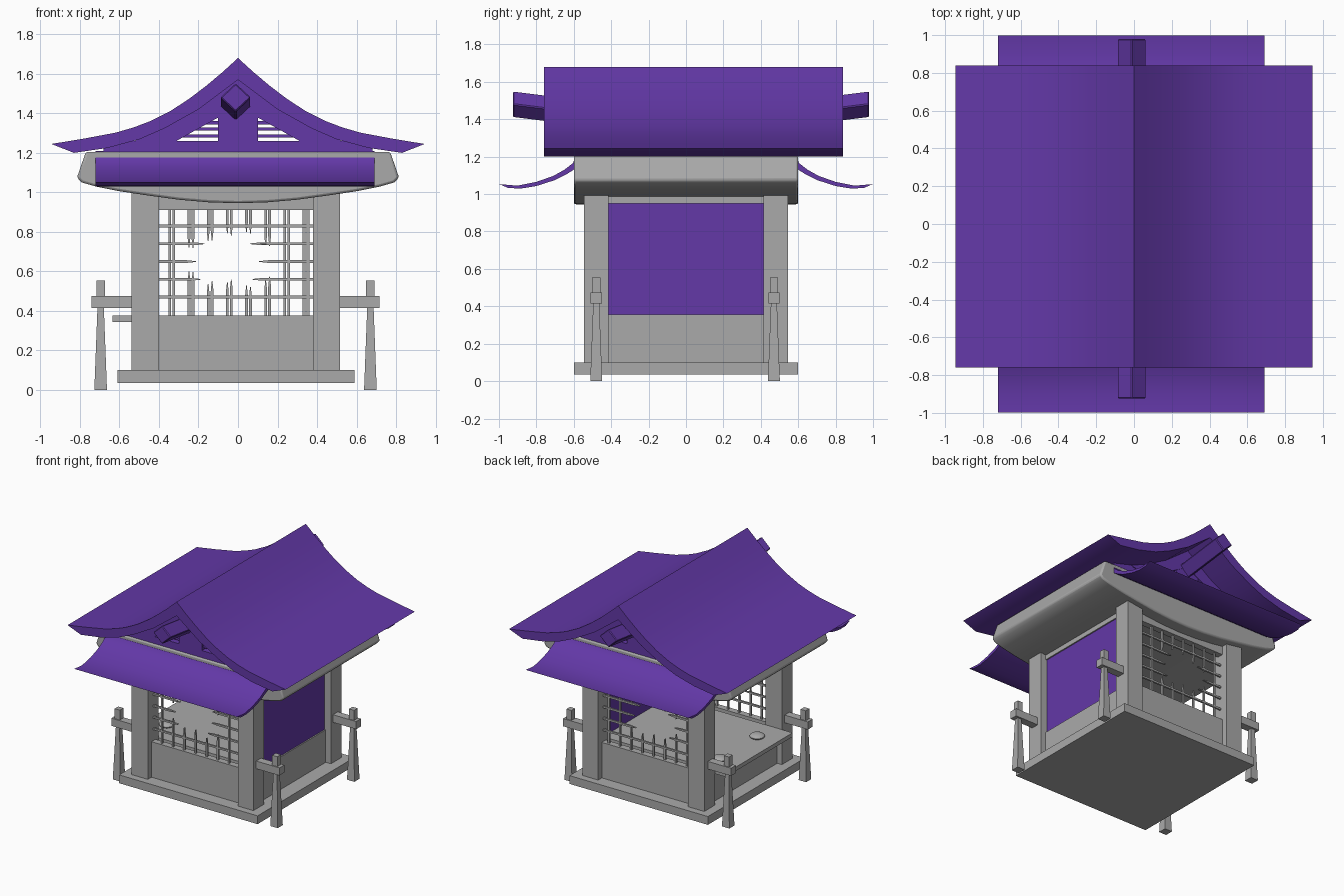
import bpy, bmesh, math, random
from mathutils import Vector

random.seed(4)
cube = bpy.data.objects.get("Cube")
if cube:
    bpy.data.objects.remove(cube, do_unlink=True)


def material(name, rgb):
    m = bpy.data.materials.new(name)
    m.use_nodes = True
    m.diffuse_color = (*rgb, 1)
    bsdf = m.node_tree.nodes["Principled BSDF"]
    bsdf.inputs["Base Color"].default_value = (*rgb, 1)
    bsdf.inputs["Roughness"].default_value = 0.8
    return m


GREY = material("stone grey", (0.4, 0.4, 0.4))
PURPLE = material("purple", (0.125, 0.04, 0.39))


def finish(name, bm, mat):
    bmesh.ops.recalc_face_normals(bm, faces=bm.faces)
    me = bpy.data.meshes.new(name)
    bm.to_mesh(me)
    bm.free()
    me.materials.append(mat)
    ob = bpy.data.objects.new(name, me)
    bpy.context.collection.objects.link(ob)
    return ob


def add_box(bm, lo, hi):
    verts = bmesh.ops.create_cube(bm, size=1)["verts"]
    for v in verts:
        v.co = Vector(l + (h - l) * (c + 0.5) for l, h, c in zip(lo, hi, v.co))
    return verts


def box(name, lo, hi, mat):
    bm = bmesh.new()
    add_box(bm, lo, hi)
    return finish(name, bm, mat)


def extrude(name, outline, axis, start, end, mat):
    """Closed outline in the plane across axis ('x' or 'y'), swept along it."""
    bm = bmesh.new()
    place = (lambda p, t: (t, p[0], p[1])) if axis == 'x' else (lambda p, t: (p[0], t, p[1]))
    face = bm.faces.new([bm.verts.new(place(p, start)) for p in outline])
    move = Vector(place((0, 0), end - start))
    new = bmesh.ops.extrude_face_region(bm, geom=[face])["geom"]
    bmesh.ops.translate(bm, vec=move, verts=[g for g in new if isinstance(g, bmesh.types.BMVert)])
    bm.faces.ensure_lookup_table()
    if not face.is_valid or len([f for f in bm.faces if len(f.verts) == len(outline)]) < 2:
        bm.faces.new([v for v in bm.verts][:len(outline)])
    return finish(name, bm, mat)


def smooth(ob, angle=30):
    bpy.ops.object.select_all(action='DESELECT')
    ob.select_set(True)
    bpy.context.view_layer.objects.active = ob
    bpy.ops.object.shade_smooth_by_angle(angle=math.radians(angle))


def mirrored(half):
    """Half profile starting on the centre line, completed on the other side."""
    return [(-x, z) for x, z in reversed(half)] + [p for p in half if p[0] > 0]


# Base, corner posts, lower walls and counter
box("base", (-0.61, -0.6, 0.035), (0.59, 0.6, 0.1), GREY)
for side, x0, x1 in (("right", -0.54, -0.4), ("left", 0.38, 0.515)):
    for end, y0, y1 in (("front", -0.545, -0.415), ("back", 0.415, 0.545)):
        box(f"{end}_{side}_post", (x0, y0, 0.1), (x1, y1, 1.0), GREY)
for end, s in (("front", -1), ("back", 1)):
    ys = sorted((s * 0.5, s * 0.45))
    box(f"{end}_lower_wall", (-0.4, ys[0], 0.1), (0.38, ys[1], 0.378), GREY)
    box(f"{end}_top_rail", (-0.4, ys[0], 0.91), (0.38, ys[1], 1.0), GREY)
box("left_lower_wall", (0.42, -0.415, 0.1), (0.47, 0.415, 0.355), GREY)
box("left_top_rail", (0.42, -0.415, 0.95), (0.47, 0.415, 1.0), GREY)
box("left_panel", (0.43, -0.415, 0.355), (0.46, 0.415, 0.95), PURPLE)
box("right_lower_wall", (-0.5, -0.415, 0.1), (-0.45, 0.415, 0.345), GREY)
box("counter", (-0.635, -0.413, 0.345), (0.43, 0.413, 0.376), GREY)

# Shallow dishes on the counter
for n, y in (("front", -0.21), ("back", 0.25)):
    bm = bmesh.new()
    bmesh.ops.create_uvsphere(bm, u_segments=20, v_segments=10, radius=1)
    for v in bm.verts:
        v.co = (v.co.x * 0.055 - 0.47, v.co.y * 0.055 + y, v.co.z * 0.022 + 0.386)
    smooth(finish(f"{n}_dish", bm, GREY))


# Broken lattice screens: bars end in splinters around a ragged hole
def add_bar(bm, along, across, y, a, b, point_a=False, point_b=False):
    """Bar running along index 0 (x) or 2 (z), from a to b."""
    other = 2 - along
    lo, hi = [0, y - 0.007, 0], [0, y + 0.007, 0]
    lo[along], hi[along] = a, b
    lo[other], hi[other] = across - 0.007, across + 0.007
    verts = add_box(bm, lo, hi)
    mid = (a + b) / 2
    for v in verts:
        at_a = v.co[along] < mid
        if (at_a and point_a) or (not at_a and point_b):
            v.co[other] = across + (v.co[other] - across) * 0.25


def add_broken(bm, along, across, y, a, b, hole):
    if hole is None:
        add_bar(bm, along, across, y, a, b)
        return
    for start, end, flag in ((a, hole[0], 1), (hole[1], b, 0)):
        tip = 0.05
        if flag:
            add_bar(bm, along, across, y, start, end - tip)
            add_bar(bm, along, across, y, end - tip, end, point_b=True)
        else:
            add_bar(bm, along, across, y, start + tip, end)
            add_bar(bm, along, across, y, start, start + tip, point_a=True)


def gap(d, r_across, centre, r_along):
    if abs(d) >= r_across:
        return None
    h = r_along * math.sqrt(1 - (d / r_across) ** 2)
    return (centre - h * random.uniform(0.7, 1.1), centre + h * random.uniform(0.7, 1.1))


for end, y, shift in (("front", -0.475, 0.01), ("back", 0.475, -0.01)):
    bm = bmesh.new()
    for i in range(8):
        x = -0.335 + 0.097 * i + shift
        add_broken(bm, 2, x, y, 0.37, 0.92, gap(x + 0.03, 0.24, 0.66, 0.14))
    for i in range(5):
        z = 0.47 + 0.09 * i
        add_broken(bm, 0, z, y + 0.004, -0.4, 0.38, gap(z - 0.65, 0.13, -0.05, 0.21))
    finish(f"{end}_lattice", bm, GREY)

# Outrigger stakes with their cross arms
for side, cx, inner in (("right", -0.695, -0.53), ("left", 0.67, 0.505)):
    for end, cy in (("front", -0.48), ("back", 0.47)):
        bm = bmesh.new()
        for v in add_box(bm, (cx - 0.032, cy - 0.032, 0), (cx + 0.032, cy + 0.032, 0.42)):
            if v.co.z > 0.2:
                v.co.x = cx + (v.co.x - cx) * 0.5
                v.co.y = cy + (v.co.y - cy) * 0.5
        add_box(bm, (cx - 0.022, cy - 0.022, 0.47), (cx + 0.022, cy + 0.022, 0.553))
        finish(f"{end}_{side}_stake", bm, GREY)
        tip = cx + math.copysign(0.046, cx)
        box(f"{end}_{side}_arm", (min(tip, inner), cy - 0.03, 0.415),
            (max(tip, inner), cy + 0.03, 0.475), GREY)

# Curved ceiling body under the roof
half = [(0, 0.945), (0.15, 0.95), (0.3, 0.963), (0.46, 0.985), (0.6, 1.006),
        (0.72, 1.03), (0.79, 1.05), (0.815, 1.075), (0.77, 1.205)]
body = extrude("ceiling_body", mirrored(half), 'y', -0.6, 0.6, GREY)
bev = body.modifiers.new("soft edges", 'BEVEL')
bev.width, bev.segments, bev.angle_limit = 0.012, 2, math.radians(40)
smooth(body)

# Main roof with a sweeping profile
top = [(0, 1.68), (0.08, 1.607), (0.16, 1.54), (0.245, 1.475), (0.34, 1.413), (0.445, 1.36),
       (0.53, 1.328), (0.62, 1.302), (0.78, 1.272), (0.945, 1.245)]
under = [(0, 1.57), (0.2, 1.42), (0.37, 1.325), (0.5, 1.268), (0.66, 1.225), (0.83, 1.2)]
right_under = [p for p in reversed(under)]
left_under = [(-x, z) for x, z in under if x > 0]
smooth(extrude("main_roof", mirrored(top) + right_under + left_under, 'y', -0.76, 0.84, PURPLE))

# Front and back lower eaves
slope = [(0.585, 1.21), (0.605, 1.165), (0.65, 1.13), (0.71, 1.097), (0.8, 1.065), (0.9, 1.045),
         (0.998, 1.053)]
lower = [(0.95, 1.032), (0.88, 1.03), (0.8, 1.043), (0.7, 1.075), (0.64, 1.105), (0.57, 1.15)]
for end, s in (("front", -1), ("back", 1)):
    eave = [(s * y, z) for y, z in slope + lower]
    smooth(extrude(f"{end}_lower_eave", eave, 'x', -0.72, 0.69, PURPLE))

    # Gable frame: sill, king post, rafters and slats
    y0, y1 = sorted((s * 0.59, s * 0.54))
    box(f"{end}_gable_sill", (-0.68, y0, 1.19), (0.68, y1, 1.26), PURPLE)
    box(f"{end}_king_post", (-0.1, y0, 1.25), (0.1, y1, 1.5), PURPLE)
    bm = bmesh.new()
    for z, reach in ((1.285, 0.3), (1.32, 0.25), (1.352, 0.2)):
        add_box(bm, (-reach, y0 + 0.015, z - 0.008), (reach, y1 - 0.015, z + 0.008))
    finish(f"{end}_gable_slats", bm, PURPLE)
    for name, m in (("right", -1), ("left", 1)):
        rafter = [(0, 1.6), (m * 0.52, 1.262), (m * 0.5, 1.25), (m * 0.33, 1.25), (0, 1.435)]
        extrude(f"{end}_{name}_rafter", rafter, 'y', y0 - 0.004, y1 + 0.004, PURPLE)

    # Diamond ridge beam, rising outward
    bm = bmesh.new()
    for v in add_box(bm, (-0.052, 0, -0.052), (0.052, 0.48, 0.052)):
        x, z = (v.co.x - v.co.z) * 0.745, (v.co.x + v.co.z) * 0.69
        v.co = (x - 0.012, s * (0.472 + v.co.y) + 0.027, 1.42 + z + v.co.y * 0.125)
    beam = finish(f"{end}_ridge_beam", bm, PURPLE)
    edge = beam.modifiers.new("soft edges", 'BEVEL')
    edge.width, edge.segments = 0.006, 1
